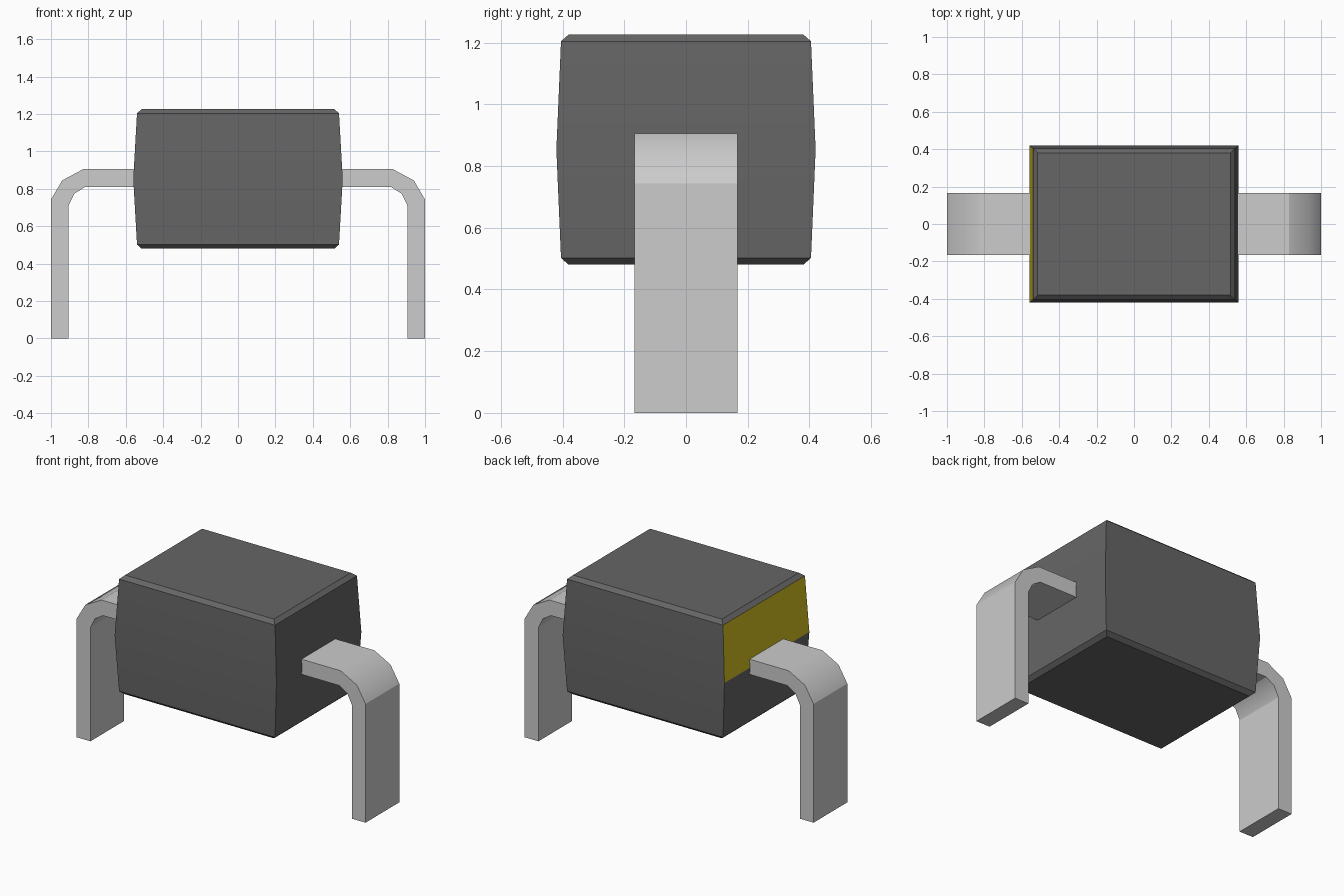
import bpy
import bmesh
import math

cube = bpy.data.objects.get("Cube")
if cube:
    bpy.data.objects.remove(cube, do_unlink=True)


def srgb(v):
    return v / 12.92 if v <= 0.04045 else ((v + 0.055) / 1.055) ** 2.4


def material(name, *rgb):
    colour = (*[srgb(c) for c in rgb], 1.0)
    mat = bpy.data.materials.new(name)
    mat.use_nodes = True
    mat.diffuse_color = colour
    mat.node_tree.nodes["Principled BSDF"].inputs["Base Color"].default_value = colour
    return mat


def skin(name, rings, mats):
    """Join a row of four-cornered rings with quads and cap both ends."""
    bm = bmesh.new()
    loops = [[bm.verts.new(co) for co in ring] for ring in rings]
    for a, b in zip(loops, loops[1:]):
        for i in range(4):
            j = (i + 1) % 4
            bm.faces.new((a[i], a[j], b[j], b[i]))
    bm.faces.new(loops[0])
    bm.faces.new(loops[-1])
    bmesh.ops.recalc_face_normals(bm, faces=bm.faces)
    mesh = bpy.data.meshes.new(name)
    bm.to_mesh(mesh)
    bm.free()
    obj = bpy.data.objects.new(name, mesh)
    bpy.context.collection.objects.link(obj)
    for mat in mats:
        mesh.materials.append(mat)
    return obj


def smooth(obj, degrees):
    bpy.ops.object.select_all(action="DESELECT")
    obj.select_set(True)
    bpy.context.view_layer.objects.active = obj
    bpy.ops.object.shade_smooth_by_angle(angle=math.radians(degrees))


plastic = material("dark grey plastic", 0.40, 0.40, 0.40)
metal = material("light grey metal", 0.80, 0.80, 0.80)
yellow = material("yellow marking", 0.83, 0.76, 0.14)

# Moulded body: half width, half depth, height of each level
MID = 0.853
levels = [(0.515, 0.38, 0.48), (0.54, 0.405, 0.502), (0.56, 0.42, MID),
          (0.54, 0.405, 1.204), (0.515, 0.38, 1.226)]
body = skin("body", [[(-x, -y, z), (x, -y, z), (x, y, z), (-x, y, z)]
                     for x, y, z in levels], [plastic, yellow])
smooth(body, 20)

# Marking on the upper half of the right end
for face in body.data.polygons:
    if face.normal.x < -0.9 and face.center.z > MID:
        face.material_index = 1

# Bent leads: outer and inner point of each section
sections = [((1.0, 0.0), (0.905, 0.0)),
            ((1.0, 0.743), (0.905, 0.712)),
            ((0.94, 0.845), (0.874, 0.775)),
            ((0.828, 0.905), (0.818, 0.81)),
            ((0.5, 0.905), (0.5, 0.81))]
HALF = 0.167
for name, side in (("left_lead", 1), ("right_lead", -1)):
    rings = [[(side * ox, -HALF, oz), (side * ox, HALF, oz),
              (side * ix, HALF, iz), (side * ix, -HALF, iz)]
             for (ox, oz), (ix, iz) in sections]
    lead = skin(name, rings, [metal])
    smooth(lead, 40)
    # Keep the straight runs flat and only the bend rounded
    verts = lead.data.vertices
    for edge in lead.data.edges:
        a, b = edge.vertices
        if a // 4 == b // 4 and a // 4 in (1, 3):
            edge.use_edge_sharp = True
